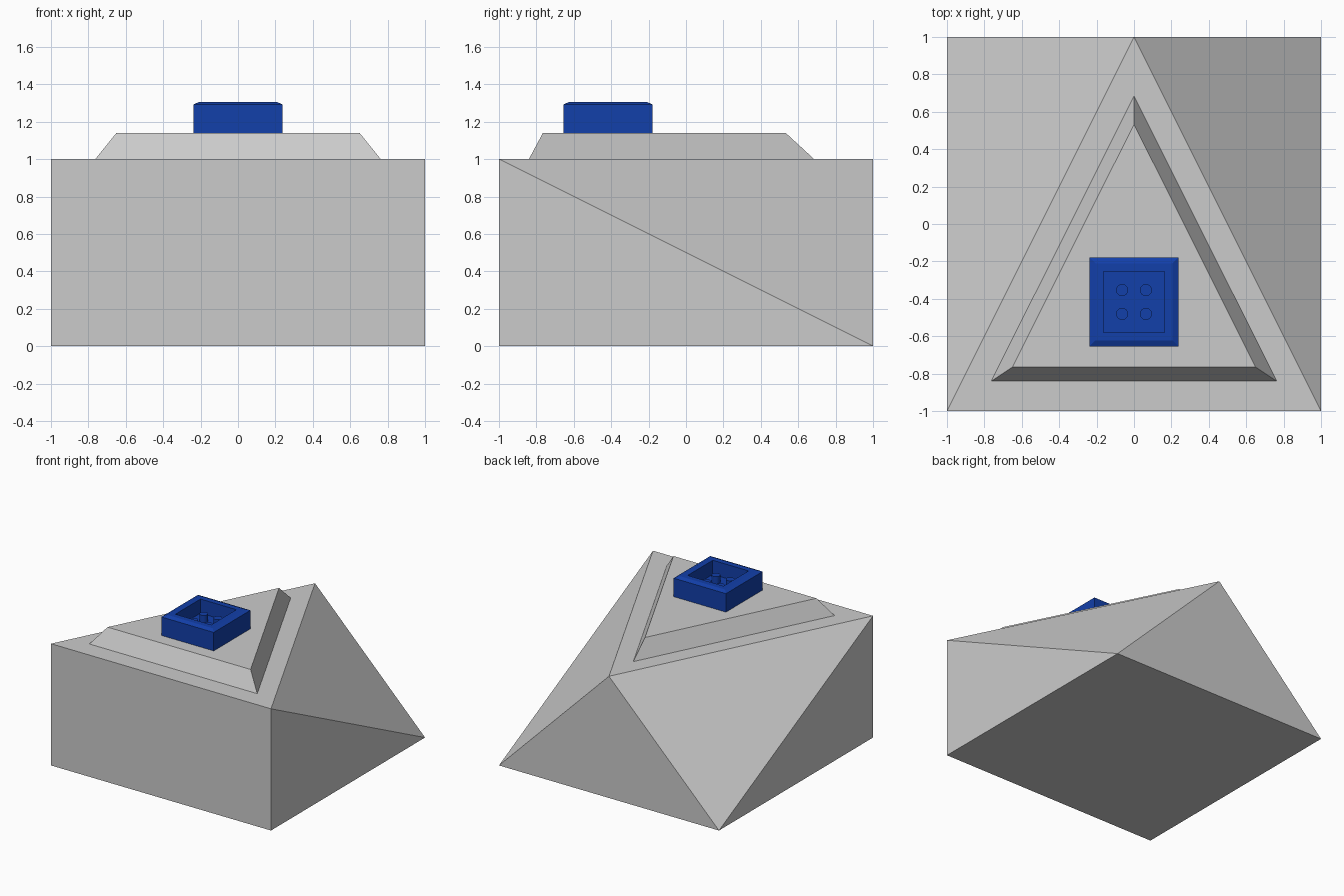
import bpy, bmesh

if "Cube" in bpy.data.objects:
    bpy.data.objects.remove(bpy.data.objects["Cube"])

blue = bpy.data.materials.new("blue")
blue.diffuse_color = (0.006, 0.05, 0.40, 1)
blue.use_nodes = True
blue.node_tree.nodes["Principled BSDF"].inputs["Base Color"].default_value = blue.diffuse_color


def add_object(name, bm, material=None):
    bmesh.ops.recalc_face_normals(bm, faces=bm.faces[:])
    mesh = bpy.data.meshes.new(name)
    bm.to_mesh(mesh)
    bm.free()
    obj = bpy.data.objects.new(name, mesh)
    bpy.context.collection.objects.link(obj)
    if material:
        mesh.materials.append(material)
    return obj


def hull(name, points):
    bm = bmesh.new()
    for p in points:
        bm.verts.new(p)
    bmesh.ops.convex_hull(bm, input=bm.verts[:])
    # merge coplanar triangles into clean flat faces
    bmesh.ops.dissolve_limit(bm, angle_limit=0.01, verts=bm.verts[:], edges=bm.edges[:])
    return add_object(name, bm)


def triangle(half, front, back, z):
    return [(-half, front, z), (half, front, z), (0, back, z)]


# Body: square bottom morphing into a triangular top
square = [(x, y, 0) for x in (-1, 1) for y in (-1, 1)]
hull("body", square + triangle(1, -1, 1, 1))

# Bevelled triangular plate on top
hull("top_plate", triangle(0.763, -0.84, 0.685, 1) + triangle(0.65, -0.765, 0.533, 1.14))

# Square tray: stacked square rings from the base up, over the rim, down to the floor
CENTRE_Y = -0.417
rings = [(0.238, 1.14), (0.238, 1.292), (0.207, 1.306), (0.163, 1.306), (0.163, 1.19)]
bm = bmesh.new()
loops = [[bm.verts.new((sx * h, CENTRE_Y + sy * h, z))
          for sx, sy in ((-1, -1), (1, -1), (1, 1), (-1, 1))] for h, z in rings]
for a, b in zip(loops, loops[1:]):
    for i in range(4):
        j = (i + 1) % 4
        bm.faces.new((a[i], a[j], b[j], b[i]))
bm.faces.new(loops[0][::-1])
bm.faces.new(loops[-1])
add_object("square_tray", bm, blue)

# Four small pegs standing in the tray
for sx in (-1, 1):
    for sy in (-1, 1):
        bpy.ops.mesh.primitive_cylinder_add(
            vertices=24, radius=0.032, depth=0.06,
            location=(sx * 0.064, CENTRE_Y + sy * 0.064, 1.22))
        peg = bpy.context.object
        peg.name = "tray_peg"
        peg.data.materials.append(blue)
        bpy.ops.object.shade_smooth_by_angle()
